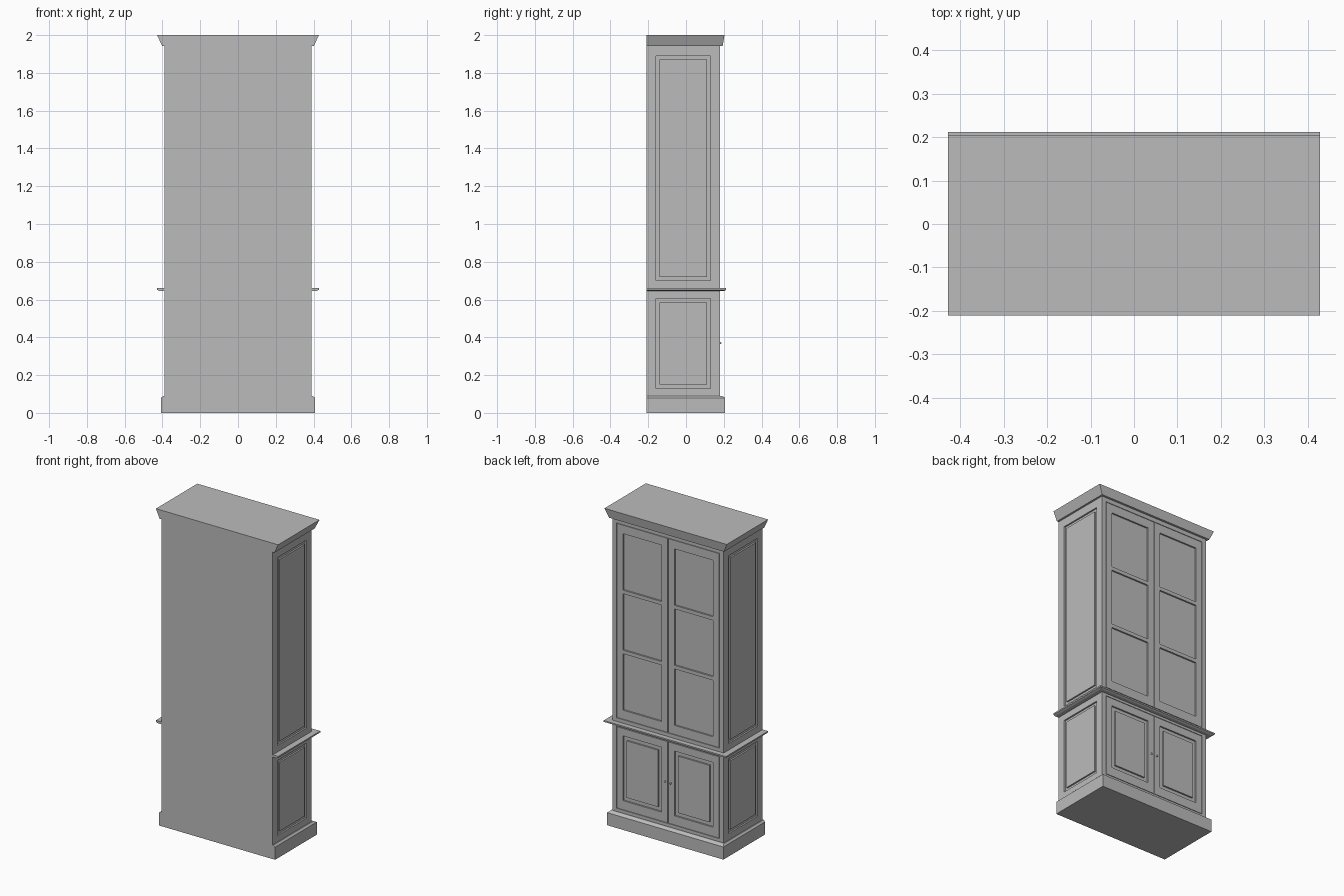
import bpy
import bmesh

cube = bpy.data.objects.get("Cube")
if cube:
    bpy.data.objects.remove(cube, do_unlink=True)

paint = bpy.data.materials.new("plain grey paint")
paint.use_nodes = True
GREY = (0.5, 0.5, 0.5, 1)
paint.diffuse_color = GREY
paint.node_tree.nodes["Principled BSDF"].inputs["Base Color"].default_value = GREY

BACK, FRONT, SIDE = -0.21, 0.18, 0.39   # outer faces of the carcass
DEPTH = 0.01                            # depth of the panel recesses


def add_loft(bm, low, high, z0, z1):
    """Block between two rectangles (x0, x1, y0, y1) at two heights."""
    rings = []
    for (x0, x1, y0, y1), z in ((low, z0), (high, z1)):
        rings.append([bm.verts.new((x, y, z)) for x, y in
                      ((x0, y0), (x1, y0), (x1, y1), (x0, y1))])
    a, b = rings
    bm.faces.new(a[::-1])
    bm.faces.new(b)
    for i in range(4):
        j = (i + 1) % 4
        bm.faces.new((a[i], a[j], b[j], b[i]))


def add_box(bm, x0, x1, y0, y1, z0, z1):
    add_loft(bm, (x0, x1, y0, y1), (x0, x1, y0, y1), z0, z1)


def finish(bm, name):
    bmesh.ops.recalc_face_normals(bm, faces=bm.faces)
    mesh = bpy.data.meshes.new(name)
    bm.to_mesh(mesh)
    bm.free()
    mesh.materials.append(paint)
    obj = bpy.data.objects.new(name, mesh)
    bpy.context.collection.objects.link(obj)
    return obj


def moulding(name, sections):
    """Stack of lofts; each section is (half width, front y, height)."""
    bm = bmesh.new()
    for (w0, f0, z0), (w1, f1, z1) in zip(sections, sections[1:]):
        add_loft(bm, (-w0, w0, BACK, f0), (-w1, w1, BACK, f1), z0, z1)
    return finish(bm, name)


def framed(name, place, outer, openings, field=0):
    """Stiles and rails around a column of openings, with optional raised fields.
    place(bm, u0, u1, z0, z1) puts a strip on the chosen face."""
    u0, u1, z0, z1 = outer
    a, b = openings[0][:2]
    bm = bmesh.new()
    place(bm, u0, a, z0, z1)
    place(bm, b, u1, z0, z1)
    low = z0
    for _, _, c, d in openings:
        place(bm, a, b, low, c)
        low = d
        if field:
            place(bm, a + field, b - field, c + field, d - field)
    place(bm, a, b, low, z1)
    return finish(bm, name)


def on_front(bm, u0, u1, z0, z1):
    add_box(bm, u0, u1, FRONT - DEPTH, FRONT, z0, z1)


def on_side(sign):
    def place(bm, u0, u1, z0, z1):
        x0, x1 = sorted((sign * (SIDE - DEPTH), sign * SIDE))
        add_box(bm, x0, x1, u0, u1, z0, z1)
    return place


# Carcass behind all the panels
bm = bmesh.new()
add_box(bm, DEPTH - SIDE, SIDE - DEPTH, BACK, FRONT - DEPTH, 0.02, 1.97)
finish(bm, "carcass")

# Plinth, waist ledge and flared cornice
moulding("plinth", [(0.407, 0.207, 0), (0.407, 0.207, 0.08), (0.396, 0.19, 0.09)])
moulding("waist_ledge", [(0.415, 0.20, 0.645), (0.428, 0.212, 0.651), (0.428, 0.212, 0.66)])
moulding("cornice", [(0.402, 0.194, 1.943), (0.428, 0.204, 2)])

# Rails across the front
bm = bmesh.new()
for z0, z1 in ((0.08, 0.11), (0.63, 0.683), (1.917, 1.95)):
    on_front(bm, -0.36, 0.36, z0, z1)
finish(bm, "front_rails")

panes = [(0.743 + 0.38 * i, 1.1 + 0.38 * i) for i in range(3)]
for sign, hand in ((1, "left"), (-1, "right")):
    def span(a, b):
        return tuple(sorted((sign * a, sign * b)))

    # Corner post of the front
    bm = bmesh.new()
    on_front(bm, *span(0.36, SIDE - DEPTH), 0.08, 1.95)
    finish(bm, hand + "_front_post")

    # Doors with narrow gaps around them
    door, opening = span(0.002, 0.357), span(0.045, 0.315)
    framed(hand + "_upper_door", on_front, (*door, 0.686, 1.914),
           [(*opening, c, d) for c, d in panes])
    framed(hand + "_lower_door", on_front, (*door, 0.113, 0.627),
           [(*opening, 0.17, 0.58)], field=0.025)

    # Panelled side
    framed(hand + "_upper_side", on_side(sign), (BACK, FRONT, 0.65, 1.95),
           [(-0.16, 0.13, 0.70, 1.89)], field=0.02)
    framed(hand + "_lower_side", on_side(sign), (BACK, FRONT, 0.08, 0.65),
           [(-0.16, 0.13, 0.13, 0.605)], field=0.02)

    # Small door knob
    bpy.ops.mesh.primitive_uv_sphere_add(segments=12, ring_count=8, radius=0.006,
                                         location=(sign * 0.02, FRONT + 0.002, 0.37))
    knob = bpy.context.object
    knob.name = hand + "_knob"
    knob.data.materials.append(paint)
    bpy.ops.object.shade_smooth_by_angle()
